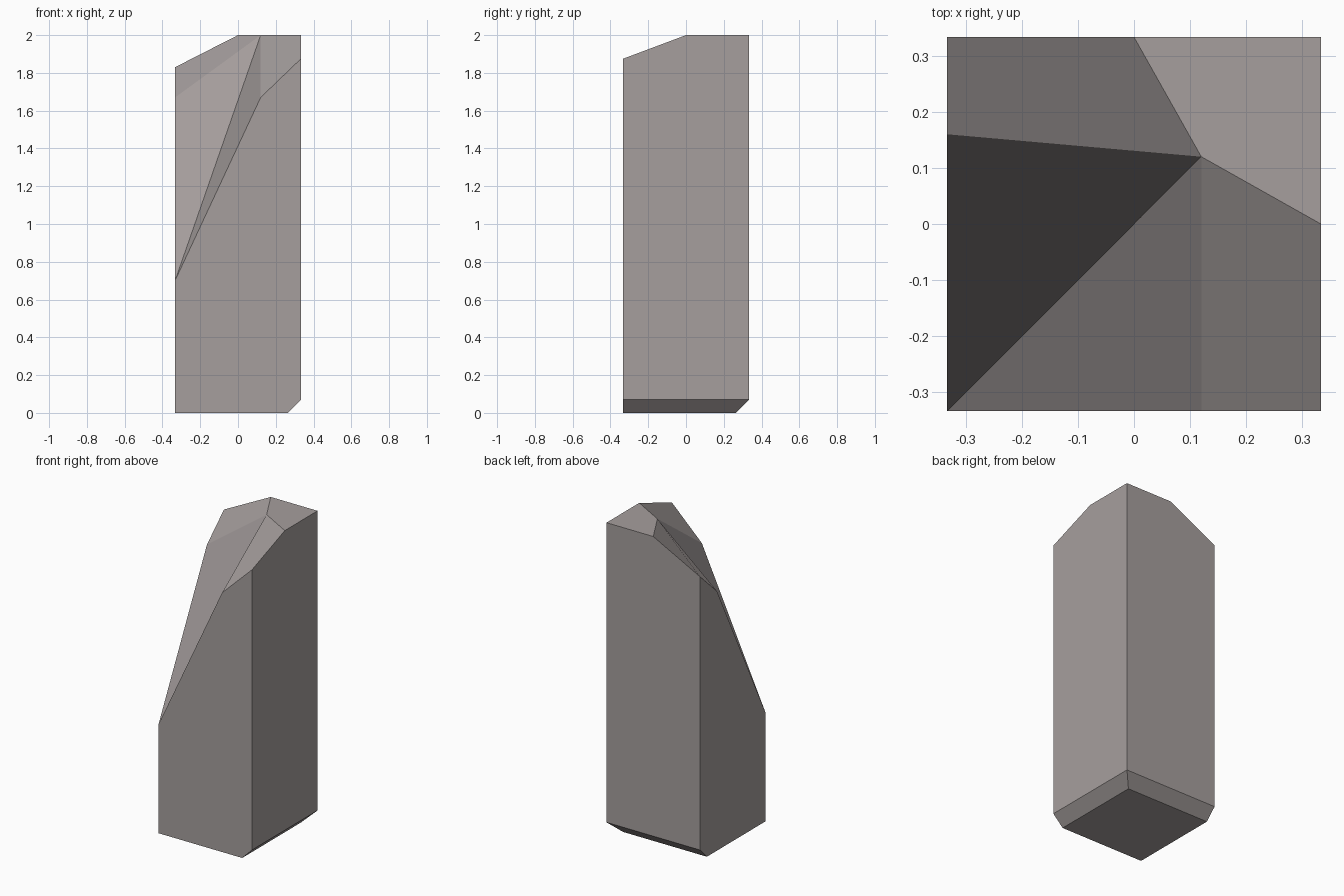
import bpy, bmesh
from mathutils import Vector

if "Cube" in bpy.data.objects:
    bpy.data.objects.remove(bpy.data.objects["Cube"])

S = 1 / 3      # half width of the pillar
K = 0.12       # inner corner of the flat top
C = 0.07       # size of the bottom chamfers

stone = bpy.data.materials.new("warm grey stone")
stone.diffuse_color = (0.38, 0.345, 0.34, 1)
stone.use_nodes = True
stone.node_tree.nodes["Principled BSDF"].inputs["Base Color"].default_value = stone.diffuse_color

bm = bmesh.new()
P = {n: bm.verts.new(co) for n, co in {
    # base corners
    "fl0": (-S, -S, 0), "fr0": (S, -S, 0), "br0": (S, S, 0), "bl0": (-S, S, 0),
    # broken upper rim, front, right, back, left
    "fl": (-S, -S, 0.70), "f": (K, -S, 1.67), "fr": (S, -S, 1.875),
    "r": (S, 0, 2), "br": (S, S, 2), "b": (0, S, 2), "bl": (-S, S, 1.83),
    "l": (-S, 0.16, 1.67),
    # inner peak
    "peak": (K, K, 2)}.items()}

for names in (
        "fl0 bl0 br0 fr0",             # underside
        "fl0 fr0 fr f fl",             # front
        "fr0 br0 br r fr",             # right
        "br0 bl0 bl b br",             # back
        "bl0 fl0 fl l bl",             # left
        "peak r br b",                 # flat top
        "peak f fr r", "peak b bl l",  # shoulder facets
        "fl f peak", "fl peak l"):     # large broken slope
    bm.faces.new([P[n] for n in names.split()])

# chamfer the right and back bottom edges
for d in (Vector((1, 0, 0)), Vector((0, 1, 0))):
    cut = bmesh.ops.bisect_plane(
        bm, geom=bm.verts[:] + bm.edges[:] + bm.faces[:],
        plane_co=d * S + Vector((0, 0, C)), plane_no=d - Vector((0, 0, 1)),
        clear_outer=True)["geom_cut"]
    bmesh.ops.contextual_create(bm, geom=[e for e in cut if isinstance(e, bmesh.types.BMEdge)])
bmesh.ops.recalc_face_normals(bm, faces=bm.faces[:])

mesh = bpy.data.meshes.new("stone_pillar")
bm.to_mesh(mesh)
bm.free()
mesh.materials.append(stone)
bpy.context.collection.objects.link(bpy.data.objects.new("stone_pillar", mesh))
